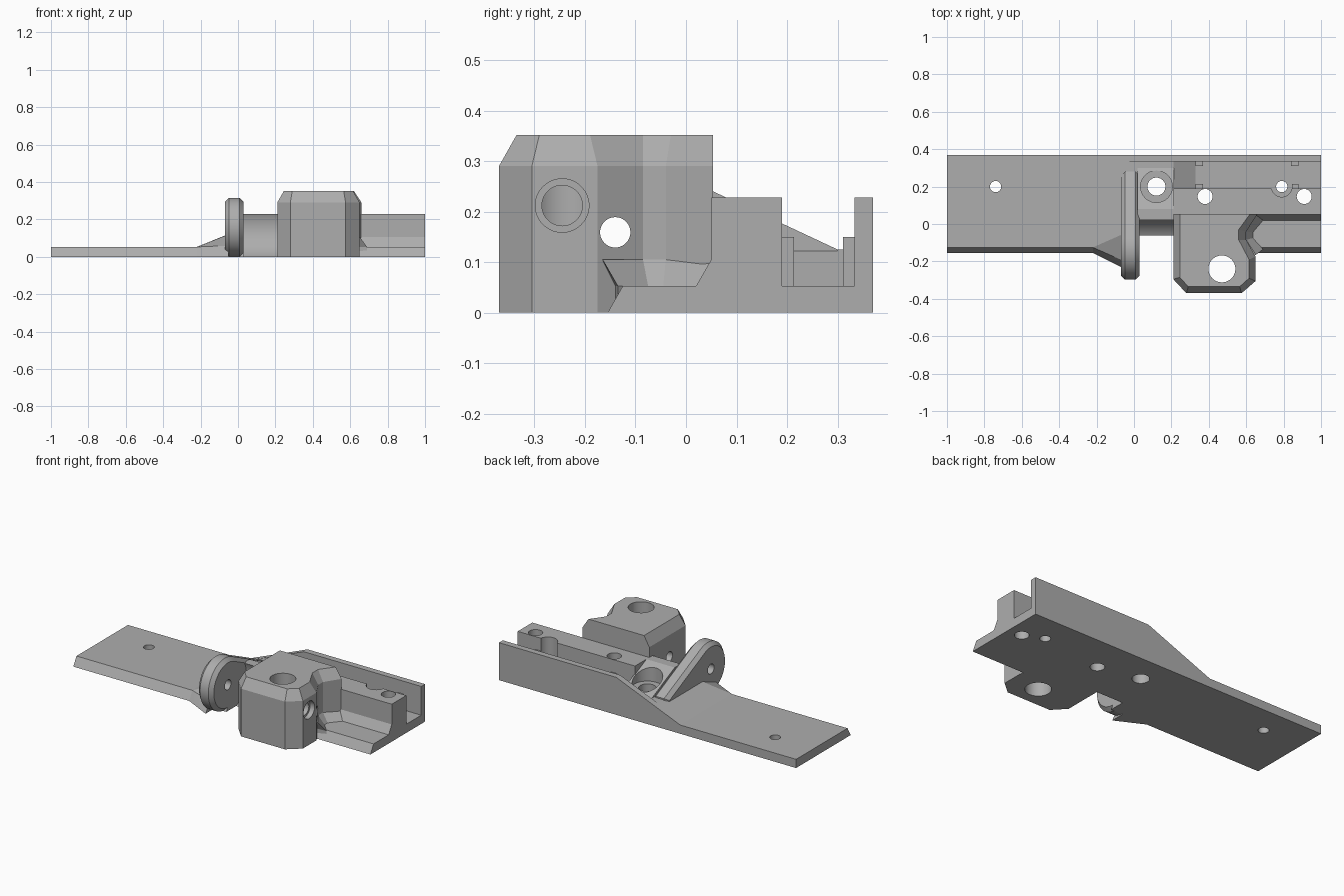
import bpy, bmesh
from math import cos, sin, radians
from mathutils import Vector, Matrix

old = bpy.data.objects.get("Cube")
if old:
    bpy.data.objects.remove(old, do_unlink=True)

grey = bpy.data.materials.new("plain grey")
grey.use_nodes = True
grey.diffuse_color = (0.42, 0.42, 0.42, 1)
grey.node_tree.nodes["Principled BSDF"].inputs["Base Color"].default_value = (0.42, 0.42, 0.42, 1)


def finish(name, bm):
    bmesh.ops.recalc_face_normals(bm, faces=bm.faces)
    mesh = bpy.data.meshes.new(name)
    bm.to_mesh(mesh)
    bm.free()
    mesh.materials.append(grey)
    ob = bpy.data.objects.new(name, mesh)
    bpy.context.collection.objects.link(ob)
    return ob


def loft(name, rings):
    """Skin matching rings of 3D points and cap both ends."""
    bm = bmesh.new()
    loops = [[bm.verts.new(p) for p in ring] for ring in rings]
    for a, b in zip(loops, loops[1:]):
        for i in range(len(a)):
            j = (i + 1) % len(a)
            bm.faces.new((a[i], a[j], b[j], b[i]))
    bm.faces.new(loops[0])
    bm.faces.new(loops[-1])
    return finish(name, bm)


def prism(name, axis, profile, lo, hi):
    """Extrude a profile along x (points are y, z) or y (points are x, z)."""
    place = {"x": lambda p, t: (t, p[0], p[1]), "y": lambda p, t: (p[0], t, p[1])}[axis]
    return loft(name, [[place(p, t) for p in profile] for t in (lo, hi)])


def hull(name, points):
    bm = bmesh.new()
    for p in points:
        bm.verts.new(p)
    bmesh.ops.convex_hull(bm, input=bm.verts)
    return finish(name, bm)


def box(name, lo, hi):
    return hull(name, [(x, y, z) for x in (lo[0], hi[0]) for y in (lo[1], hi[1]) for z in (lo[2], hi[2])])


def rod(name, start, end, radius, sides=48):
    a, b = Vector(start), Vector(end)
    bm = bmesh.new()
    turn = (b - a).to_track_quat("Z", "Y").to_matrix().to_4x4()
    bmesh.ops.create_cone(bm, cap_ends=True, segments=sides, radius1=radius, radius2=radius,
                          depth=(b - a).length, matrix=Matrix.Translation((a + b) / 2) @ turn)
    return finish(name, bm)


def apply_modifiers(ob):
    bpy.context.view_layer.update()
    mesh = bpy.data.meshes.new_from_object(ob.evaluated_get(bpy.context.evaluated_depsgraph_get()))
    ob.modifiers.clear()
    ob.data = mesh


def combine(body, tool, operation):
    mod = body.modifiers.new("boolean", "BOOLEAN")
    mod.object, mod.operation, mod.solver = tool, operation, "EXACT"
    apply_modifiers(body)
    bpy.data.objects.remove(tool, do_unlink=True)


PIVOT_Y, PIVOT_Z, EAR_R = -0.14, 0.158, 0.157
FLOOR, TOP = 0.053, 0.228

# Base plate with sloped front edge
body = prism("mounting_bracket", "x", [(-0.155, 0), (0.37, 0), (0.37, FLOOR), (-0.125, FLOOR)], -1, 1)

# Hinge ear: round front, straight tapering back
arc = [radians(65 + i * 205 / 36) for i in range(37)]
ear = prism("hinge_ear", "x",
            [(PIVOT_Y + EAR_R * cos(a), PIVOT_Z + EAR_R * sin(a)) for a in arc]
            + [(0.28, 0.001), (0.28, 0.133)], -0.07, 0.03)
rim = ear.modifiers.new("rim", "BEVEL")
rim.width, rim.segments, rim.limit_method, rim.angle_limit = 0.022, 1, "ANGLE", radians(80)
apply_modifiers(ear)

# Ramp from the plate to the hinge and the back wall beside it
ramp = prism("ramp", "y", [(-0.22, 0.02), (-0.22, FLOOR), (-0.04, 0.125), (0.21, 0.125),
                           (0.33, FLOOR), (0.33, 0.02)], -0.06, 0.34)
back_wall = prism("back_wall", "y", [(-0.22, 0.01), (-0.22, FLOOR), (0.21, TOP), (1, TOP), (1, 0.01)],
                  0.333, 0.37)

# Front rail with a sloped foot, and the saddle joining it to the ear
rail = prism("rail", "x", [(0.02, 0.01), (0.02, FLOOR), (0.05, 0.105), (0.05, TOP),
                           (0.19, TOP), (0.19, 0.01)], 0.21, 1)
saddle = prism("saddle", "x", [(-0.1, 0), (-0.1, TOP), (0.08, TOP), (0.30, 0.125), (0.30, 0)], 0.02, 0.215)

# Gusset in front of the ramp
gusset = hull("gusset", [(-0.22, -0.155, 0), (-0.22, -0.125, FLOOR), (-0.22, -0.05, FLOOR),
                         (-0.05, -0.24, 0), (-0.05, -0.20, 0.06), (-0.05, -0.05, 0.121),
                         (-0.05, -0.05, 0), (-0.22, -0.05, 0)])

# Clamp block with chamfered top and notched right side
wide = [(0.21, 0.053), (0.21, -0.295), (0.28, -0.37), (0.575, -0.37), (0.65, -0.305),
        (0.65, -0.175), (0.60, -0.085), (0.60, -0.04), (0.66, 0.053)]
narrow = [(0.245, 0.053), (0.245, -0.285), (0.29, -0.335), (0.565, -0.335), (0.615, -0.29),
          (0.615, -0.19), (0.56, -0.085), (0.56, -0.03), (0.62, 0.053)]
block = loft("clamp_block", [[(x, y, z) for x, y in ring]
                             for ring, z in ((wide, 0), (wide, 0.29), (narrow, 0.352))])

# Sloped foot around the block
foot_low = [(0.5, 0.1), (0.5, -0.15), (0.69, -0.135), (0.635, -0.075), (0.635, -0.045),
            (0.69, 0.02), (0.69, 0.1)]
foot_high = [(0.5, 0.1), (0.5, -0.15), (0.652, -0.165), (0.60, -0.085), (0.60, -0.04),
             (0.65, 0.05), (0.65, 0.1)]
foot = loft("block_foot", [[(x, y, z) for x, y in ring]
                           for ring, z in ((foot_low, 0.02), (foot_low, FLOOR), (foot_high, 0.105))])

for part in (ramp, back_wall, rail, saddle, gusset, block, foot):
    combine(body, part, "UNION")

# Round clearance between ear and block, then the ear itself
combine(body, rod("clearance", (0.03, PIVOT_Y, PIVOT_Z), (0.21, PIVOT_Y, PIVOT_Z), 0.177, 96), "DIFFERENCE")
combine(body, ear, "UNION")

# Small ribs on the channel walls
for x in (0.35, 0.86):
    for y in (0.20, 0.325):
        combine(body, box("channel_rib", (x - 0.02, y - 0.014, 0.03), (x + 0.02, y + 0.014, 0.15)), "UNION")

# Upright holes: x, y, radius, bottom
for x, y, r, low in ((-0.74, 0.2, 0.03, -0.1), (0.12, 0.2, 0.085, 0.125), (0.12, 0.2, 0.048, -0.1),
                     (0.38, 0.147, 0.04, -0.1), (0.91, 0.147, 0.04, -0.1),
                     (0.79, 0.2, 0.055, FLOOR + 0.001), (0.79, 0.2, 0.03, -0.1),
                     (0.47, -0.24, 0.072, -0.1)):
    combine(body, rod("hole", (x, y, low), (x, y, 0.5), r), "DIFFERENCE")

# Sideways pin hole and the stepped screw hole in the block
for y, z, r, start in ((PIVOT_Y, 0.159, 0.03, -0.3), (-0.245, 0.212, 0.04, 0.47), (-0.245, 0.212, 0.053, 0.62)):
    combine(body, rod("hole", (start, y, z), (0.9, y, z), r), "DIFFERENCE")

bpy.ops.object.select_all(action="DESELECT")
bpy.context.view_layer.objects.active = body
body.select_set(True)
bpy.ops.object.shade_smooth_by_angle(angle=radians(20))
